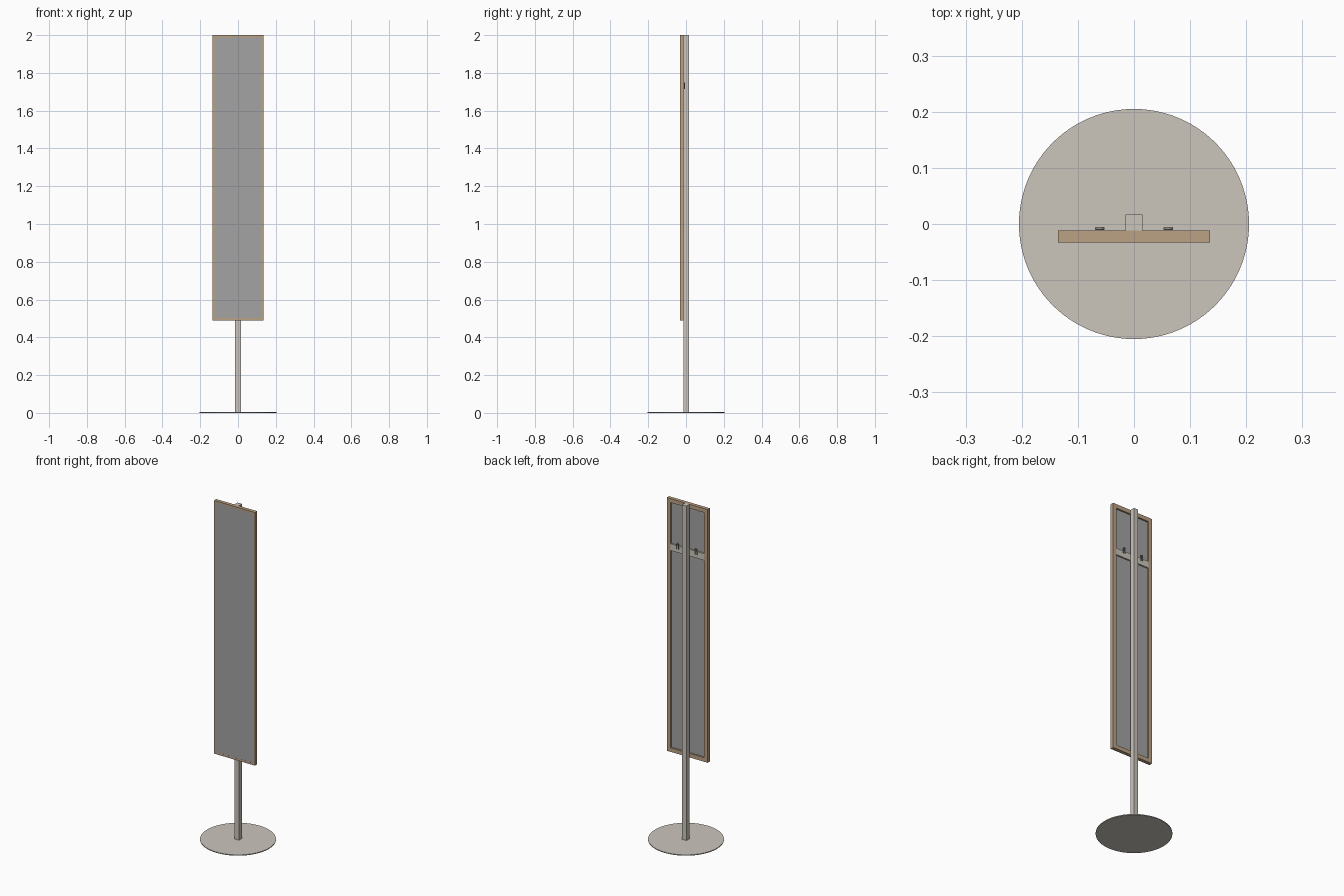
import bpy
import math
from mathutils import Vector

cube = bpy.data.objects.get("Cube")
if cube:
    bpy.data.objects.remove(cube, do_unlink=True)


def material(name, rgb):
    mat = bpy.data.materials.new(name)
    mat.use_nodes = True
    color = (*rgb, 1.0)
    mat.diffuse_color = color
    mat.node_tree.nodes["Principled BSDF"].inputs["Base Color"].default_value = color
    return mat


WOOD = material("light wood", (0.50, 0.36, 0.23))
METAL = material("warm grey metal", (0.60, 0.56, 0.50))
GLASS = material("mirror grey", (0.37, 0.37, 0.37))
HOOK = material("dark hook metal", (0.30, 0.29, 0.26))


def box(name, low, high, mat):
    low, high = Vector(low), Vector(high)
    bpy.ops.mesh.primitive_cube_add(size=1, location=(low + high) / 2)
    obj = bpy.context.object
    obj.name = name
    obj.scale = high - low
    bpy.ops.object.transform_apply(location=False, rotation=False, scale=True)
    obj.data.materials.append(mat)
    return obj


def frame(name, border, front, back):
    """Rectangular ring of four rails."""
    for side, label in ((-1, "right"), (1, "left")):
        xs = sorted((side * HALF, side * (HALF - border)))
        box(f"{name}_{label}_rail", (xs[0], front, BOTTOM), (xs[1], back, TOP), WOOD)
    inner = HALF - border
    box(f"{name}_top_rail", (-inner, front, TOP - border), (inner, back, TOP), WOOD)
    box(f"{name}_bottom_rail", (-inner, front, BOTTOM), (inner, back, BOTTOM + border), WOOD)


HALF, BOTTOM, TOP = 0.135, 0.49, 2.0
FRONT, MIDDLE, BACK = -0.033, -0.022, -0.012

# Round foot plate and square post
bpy.ops.mesh.primitive_cylinder_add(vertices=96, radius=0.205, depth=0.005, location=(0, 0, 0.0025))
base = bpy.context.object
base.name = "base_plate"
base.data.materials.append(METAL)
bpy.ops.object.shade_smooth_by_angle(angle=math.radians(30))
box("post", (-0.015, BACK, 0.005), (0.015, 0.017, TOP), METAL)

# Two-layer wooden frame around the mirror
frame("front_frame", 0.012, FRONT, MIDDLE)
frame("back_frame", 0.024, MIDDLE, BACK)
box("mirror_panel", (-0.123, FRONT + 0.0005, BOTTOM + 0.012), (0.123, MIDDLE, TOP - 0.012), GLASS)

# Cross bar behind the mirror
box("cross_bar", (-0.111, MIDDLE, 1.69), (0.111, BACK - 0.001, 1.73), METAL)

# Arched hooks on the cross bar
for side, label in ((-1, "right"), (1, "left")):
    curve = bpy.data.curves.new(f"{label}_hook", "CURVE")
    curve.dimensions = "3D"
    curve.bevel_depth = 0.003
    curve.bevel_resolution = 2
    curve.use_fill_caps = True
    path = curve.splines.new("POLY")
    steps = 10
    path.points.add(steps + 2)
    arch = [(-0.006, 1.715)]
    arch += [(-0.006 * math.cos(math.pi * i / steps), 1.74 + 0.006 * math.sin(math.pi * i / steps))
             for i in range(steps + 1)]
    arch.append((0.006, 1.715))
    for point, (x, z) in zip(path.points, arch):
        point.co = (side * 0.061 + x, -0.008, z, 1)
    hook = bpy.data.objects.new(f"{label}_hook", curve)
    bpy.context.collection.objects.link(hook)
    curve.materials.append(HOOK)
